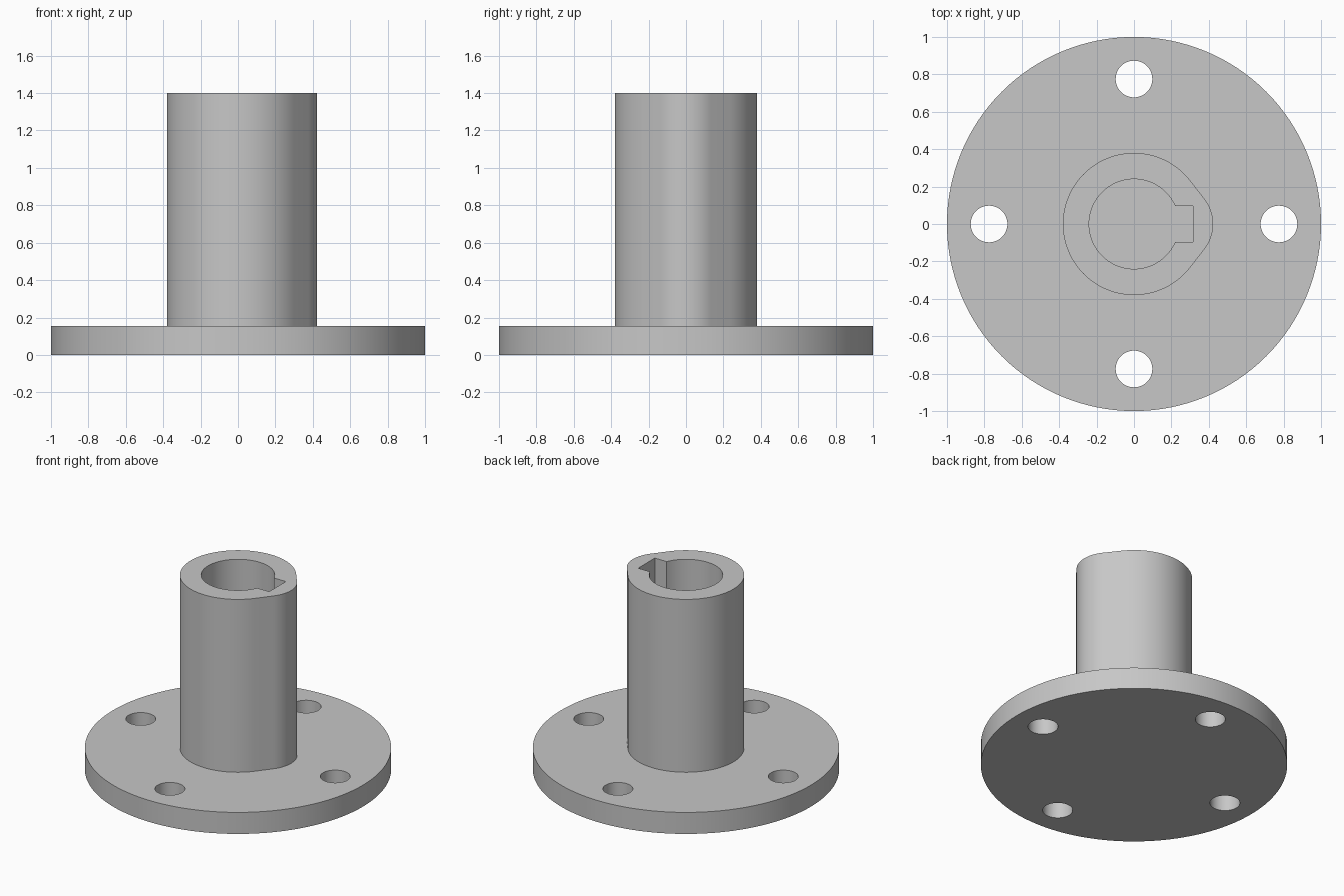
import bpy, bmesh
from math import cos, sin, pi, acos, asin, radians

cube = bpy.data.objects.get("Cube")
if cube:
    bpy.data.objects.remove(cube)

FLANGE_TOP, HUB_TOP = 0.155, 1.40
HUB_R, BORE_R = 0.38, 0.24
BOSS_R, BOSS_X = 0.218, 0.205      # rounded bulge that thickens the wall at the keyway
KEY_X, KEY_HALF = 0.315, 0.095

metal = bpy.data.materials.new("grey metal")
metal.use_nodes = True
grey = (0.57, 0.57, 0.57, 1)
metal.diffuse_color = grey
metal.node_tree.nodes["Principled BSDF"].inputs["Base Color"].default_value = grey


def arc(cx, cy, r, start, end, steps):
    """Points along an arc, both ends included."""
    angles = [start + (end - start) * i / steps for i in range(steps + 1)]
    return [(cx + r * cos(a), cy + r * sin(a)) for a in angles]


def circle(cx, cy, r, steps):
    return arc(cx, cy, r, 0, 2 * pi, steps)[:-1]


def extrude_outlines(name, outlines, bottom, top):
    """Fill an outer outline minus its inner outlines, then extrude it upward."""
    bm = bmesh.new()
    for points in outlines:
        verts = [bm.verts.new((x, y, bottom)) for x, y in points]
        for i, v in enumerate(verts):
            bm.edges.new((v, verts[i - 1]))
    bmesh.ops.triangle_fill(bm, use_beauty=True, edges=bm.edges[:], normal=(0, 0, 1))
    result = bmesh.ops.extrude_face_region(bm, geom=bm.faces[:], use_keep_orig=True)
    moved = [g for g in result["geom"] if isinstance(g, bmesh.types.BMVert)]
    bmesh.ops.translate(bm, verts=moved, vec=(0, 0, top - bottom))
    bmesh.ops.recalc_face_normals(bm, faces=bm.faces[:])
    mesh = bpy.data.meshes.new(name)
    bm.to_mesh(mesh)
    bm.free()
    mesh.materials.append(metal)
    obj = bpy.data.objects.new(name, mesh)
    bpy.context.collection.objects.link(obj)
    bpy.ops.object.select_all(action="DESELECT")
    obj.select_set(True)
    bpy.context.view_layer.objects.active = obj
    bpy.ops.object.shade_smooth_by_angle(angle=radians(30))
    return obj


# Round flange with four bolt holes
bolt_holes = [circle(0.775 * cos(k * pi / 2), 0.775 * sin(k * pi / 2), 0.098, 48)
              for k in range(4)]
extrude_outlines("flange", [circle(0, 0, 1, 128)] + bolt_holes, 0, FLANGE_TOP)

# Hub: main circle and boss joined by tangent lines, with a keyed bore
tangent = acos((HUB_R - BOSS_R) / BOSS_X)
hub_outline = (arc(0, 0, HUB_R, tangent, 2 * pi - tangent, 96)
               + arc(BOSS_X, 0, BOSS_R, -tangent, tangent, 24))
key = asin(KEY_HALF / BORE_R)
bore_outline = (arc(0, 0, BORE_R, key, 2 * pi - key, 80)
                + [(KEY_X, -KEY_HALF), (KEY_X, KEY_HALF)])
extrude_outlines("hub", [hub_outline, bore_outline], FLANGE_TOP - 0.02, HUB_TOP)
